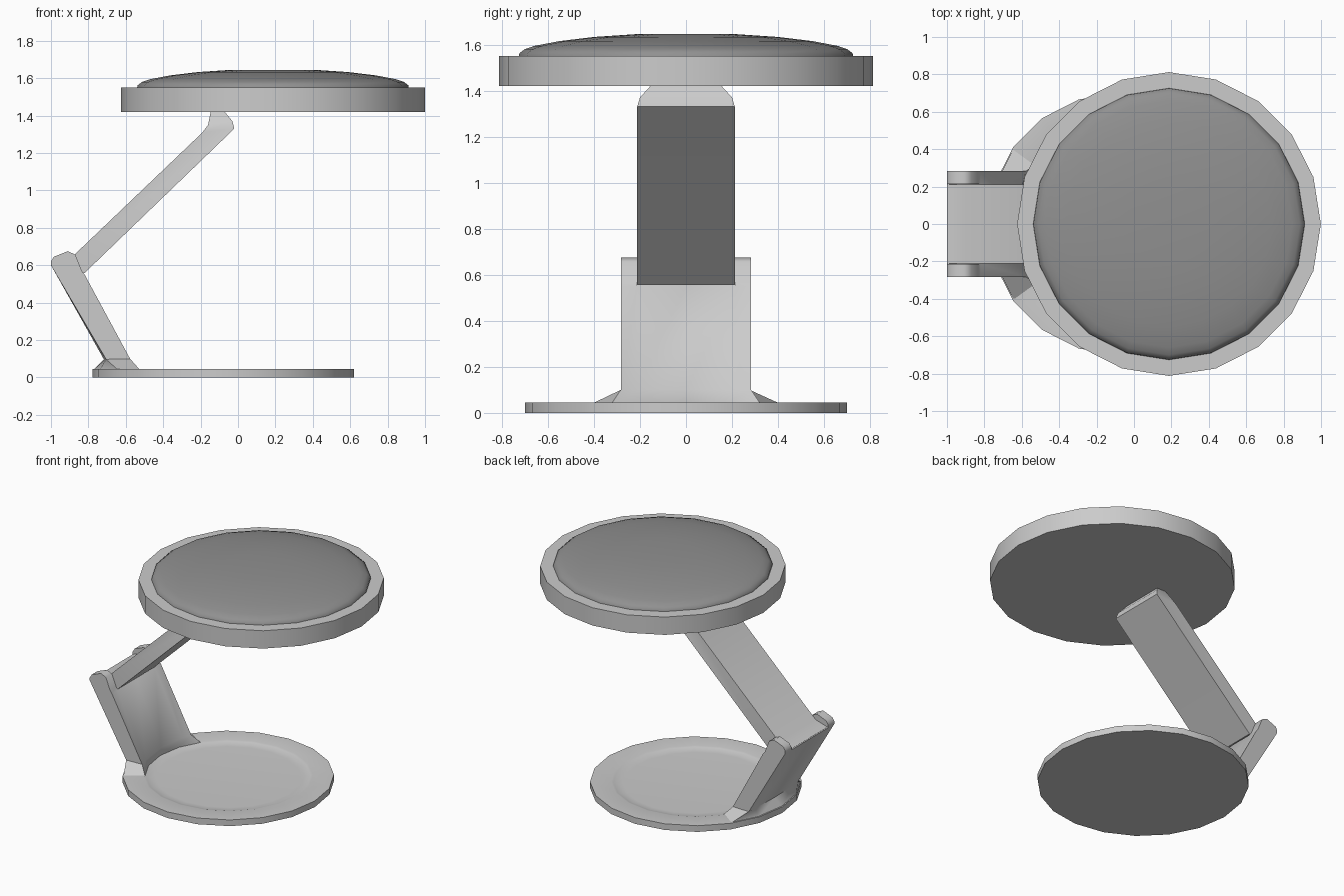
import bpy, bmesh
from math import sin, cos, radians, tau

if "Cube" in bpy.data.objects:
    bpy.data.objects.remove(bpy.data.objects["Cube"])


def grey(name, v):
    m = bpy.data.materials.new(name)
    m.diffuse_color = (v, v, v, 1)
    m.use_nodes = True
    m.node_tree.nodes["Principled BSDF"].inputs["Base Color"].default_value = m.diffuse_color
    return m


MID, DARK = grey("mid_grey", 0.56), grey("dark_grey", 0.28)


def finish(name, bm, angle=30, mat=MID):
    bmesh.ops.remove_doubles(bm, verts=bm.verts, dist=1e-4)
    bmesh.ops.recalc_face_normals(bm, faces=bm.faces)
    me = bpy.data.meshes.new(name)
    bm.to_mesh(me)
    bm.free()
    me.materials.append(mat)
    ob = bpy.data.objects.new(name, me)
    bpy.context.collection.objects.link(ob)
    bpy.ops.object.select_all(action='DESELECT')
    ob.select_set(True)
    bpy.context.view_layer.objects.active = ob
    bpy.ops.object.shade_smooth_by_angle(angle=radians(angle))
    return ob


def skin(bm, rings, closed=True, start=True, end=True):
    """Skin equal-length rings into bm, optionally capping the ends."""
    rows = [[bm.verts.new(p) for p in r] for r in rings]
    n = len(rows[0])
    for a, b in zip(rows, rows[1:]):
        for i in range(n if closed else n - 1):
            j = (i + 1) % n
            bm.faces.new((a[i], a[j], b[j], b[i]))
    if start:
        bm.faces.new(rows[0])
    if end:
        bm.faces.new(rows[-1])
    return rows


def disc(name, cx, profile, sides=20, **kw):
    """Turned solid from (radius, z) points, capped top and bottom."""
    bm = bmesh.new()
    skin(bm, [[(cx + r * cos(tau * i / sides), r * sin(tau * i / sides), z)
               for i in range(sides)] for r, z in profile])
    return finish(name, bm, **kw)


# base plate with shallow recess
BX = -0.079
disc("base", BX, [(0.70, 0), (0.70, 0.045), (0.56, 0.045), (0.545, 0.041),
                  (0.52, 0.034), (0.48, 0.032)])


# lower arm: foot follows the base rim, straightens towards the hinge
def arc(r, z):
    return [(BX + r * cos(radians(a)), r * sin(radians(a)), z)
            for a in (144, 162, 180, 198, 216)]


ys = [0.283, 0.213, 0, -0.213, -0.283]
bow = [0, 0.4, 1, 0.4, 0]
bm = bmesh.new()
rows = skin(bm, [
    arc(0.695, 0.04) + arc(0.55, 0.04)[::-1],
    [(-0.705 - 0.012 * b, y, 0.097) for y, b in zip(ys, bow)]
    + [(-0.577 - 0.045 * b, y, 0.10) for y, b in zip(ys[::-1], bow)],
    [(-1.0, y, 0.60) for y in ys] + [(-0.82, y, 0.55) for y in ys[::-1]],
], end=False)
top = rows[-1]
for i in (1, 2):
    bm.faces.new((top[i], top[i + 1], top[8 - i], top[9 - i]))

# hinge cheeks either side of the upper arm
cheek = [(-1.0, 0.60), (-1.0, 0.62), (-0.985, 0.645), (-0.91, 0.675),
         (-0.87, 0.657), (-0.835, 0.57), (-0.82, 0.55)]
for s in (-1, 1):
    skin(bm, [[(x, s * y, z) for x, z in cheek] for y in (0.213, 0.283)], closed=False)
finish("lower_arm", bm, angle=58)

# upper arm, tapering into the head
sections = [((-0.82, 0.558), (-0.995, 0.603), 0.212),
            ((-0.80, 0.578), (-0.90, 0.632), 0.212),
            ((-0.02, 1.33), (-0.19, 1.31), 0.212),
            ((-0.03, 1.37), (-0.16, 1.35), 0.20),
            ((-0.075, 1.425), (-0.145, 1.425), 0.15)]
bm = bmesh.new()
skin(bm, [[(a[0], -w, a[1]), (a[0], w, a[1]), (b[0], w, b[1]), (b[0], -w, b[1])]
          for a, b, w in sections])
finish("upper_arm", bm, angle=32)

# head disc and domed pad
HX = 0.187
disc("head", HX, [(0.812, 1.42), (0.812, 1.55), (0.70, 1.55)])
disc("domed_pad", HX, [(0.727, 1.545), (0.724, 1.562), (0.70, 1.58), (0.66, 1.594),
                       (0.55, 1.615), (0.40, 1.633), (0.22, 1.645)], angle=60, mat=DARK)
